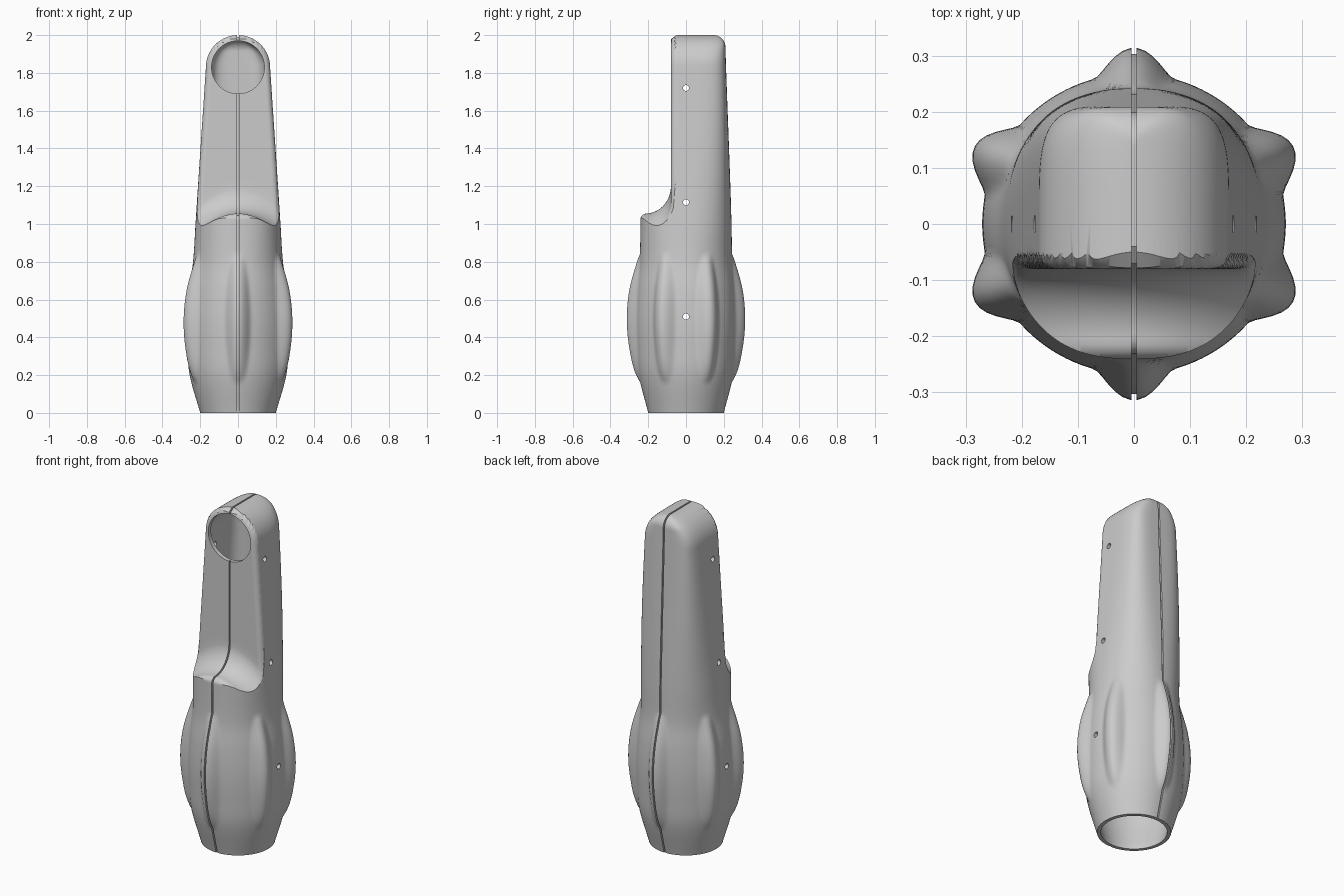
import bpy, bmesh, math

cube = bpy.data.objects.get("Cube")
if cube:
    bpy.data.objects.remove(cube, do_unlink=True)

SEGMENTS = 144
TOP_Z, TOP_R = 1.83, 0.17
WALL = 0.025

# Height, half width, front, back, squareness of the section
KEYS = [
    (0.00, 0.200, -0.200, 0.200, 2.0),
    (0.20, 0.256, -0.250, 0.250, 2.0),
    (0.35, 0.268, -0.263, 0.263, 2.0),
    (0.50, 0.270, -0.268, 0.268, 2.0),
    (0.65, 0.260, -0.262, 0.262, 2.0),
    (0.80, 0.238, -0.246, 0.246, 2.1),
    (1.00, 0.225, -0.241, 0.241, 2.4),
    (1.20, 0.212, -0.241, 0.235, 2.8),
    (1.83, 0.170, -0.230, 0.212, 4.4),
    (2.00, 0.160, -0.230, 0.207, 4.6),
]


def section(z):
    """Smoothly interpolated section values at a height."""
    z = min(max(z, 0.0), 2.0)
    i = 0
    while i < len(KEYS) - 2 and z > KEYS[i + 1][0]:
        i += 1

    def slope(k, c):
        lo, hi = KEYS[max(k - 1, 0)], KEYS[min(k + 1, len(KEYS) - 1)]
        return (hi[c] - lo[c]) / (hi[0] - lo[0])

    p, q = KEYS[i], KEYS[i + 1]
    h = q[0] - p[0]
    t = (z - p[0]) / h
    s = t * t * (3 - 2 * t)
    m, n = t * (1 - t) ** 2 * h, t * t * (t - 1) * h
    return [p[c] + (q[c] - p[c]) * s + m * slope(i, c) + n * slope(i + 1, c)
            for c in range(1, 5)]


def rib(angle, z):
    """Height of the six rounded grip ribs."""
    rise = 1 - ((z - 0.5) / 0.34) ** 2
    if rise <= 0:
        return 0.0
    width = 0.075 * rise ** 0.3
    best = 0.0
    for degrees in (26, 90, 154, 206, 270, 334):
        d = angle - math.radians(degrees)
        d = abs(math.atan2(math.sin(d), math.cos(d))) * 0.28
        if d < width:
            best = max(best, (0.5 + 0.5 * math.cos(math.pi * d / width)) ** 0.75)
    return 0.046 * rise ** 0.8 * best


def power(v, e):
    return math.copysign(abs(v) ** e, v)


def loft(name, rings):
    """Closed solid through equal rings of points."""
    bm = bmesh.new()
    rows = [[bm.verts.new(p) for p in ring] for ring in rings]
    n = len(rows[0])
    for a, b in zip(rows, rows[1:]):
        for i in range(n):
            j = (i + 1) % n
            bm.faces.new((a[i], a[j], b[j], b[i]))
    bm.faces.new(rows[0])
    bm.faces.new(rows[-1])
    bmesh.ops.recalc_face_normals(bm, faces=bm.faces)
    mesh = bpy.data.meshes.new(name)
    bm.to_mesh(mesh)
    bm.free()
    obj = bpy.data.objects.new(name, mesh)
    bpy.context.collection.objects.link(obj)
    return obj


def body(name, inset, ribbed, start):
    """Body solid, pulled in by an inset."""
    radius = TOP_R - inset
    heights = [start] + [0.02 * i for i in range(1 if start else 0, 92) if 0.02 * i > start]
    heights += [TOP_Z + radius * math.sin(math.radians(a)) for a in range(3, 90, 4)]
    heights.append(TOP_Z + radius * 0.99995)
    rings = []
    for z in heights:
        a, front, back, n = section(z)
        a, front, back = a - inset, front + inset, back - inset
        if z > TOP_Z:
            a = math.sqrt(radius ** 2 - (z - TOP_Z) ** 2)
        # Rounded edge along the top of the back
        r = 0.06
        over = z - (TOP_Z + radius - r)
        if over > 0:
            back -= r - math.sqrt(max(r * r - over * over, 0))
        cy, b = (front + back) / 2, (back - front) / 2
        ring = []
        for k in range(SEGMENTS):
            t = math.tau * (k + 0.5) / SEGMENTS
            c, s = math.cos(t), math.sin(t)
            bump = rib(t, z) if ribbed else 0.0
            ring.append((a * power(c, 2 / n) + bump * c,
                         cy + b * power(s, 2 / n) + bump * s, z))
        rings.append(ring)
    return loft(name, rings)


def notch(inset):
    """Cutter for the flat upper front and the saddle-shaped scoop."""
    profile = [(-0.08, 2.2)] + [(-0.08, 2.02 - 0.02 * i) for i in range(41)]
    for i in range(1, 19):
        t = math.radians(5 * i)
        profile.append((-0.215 + 0.135 * math.cos(t), 1.2 - 0.145 * math.sin(t)))
    profile += [(-0.228, 1.050), (-0.237, 1.040), (-0.243, 1.025), (-0.255, 0.98), (-0.3, 0.9)]
    r = 0.03
    rings = []
    for k in range(-75, 76):
        x = 0.004 * k + 0.0013
        ring = []
        for y, z in profile:
            # Soft outer edge around the flat front
            edge = section(z)[0] - abs(x)
            if z > TOP_Z:
                edge = TOP_R - math.hypot(x, z - TOP_Z)
            if z > 1.1 and edge < r:
                d = min(r - edge, r)
                fade = min((z - 1.1) / 0.2, 1)
                y += fade * (r - math.sqrt(r * r - d * d))
            dip = 2.2 * min(x * x, 0.06) if z < 1.3 else 0
            if z >= 1.2:
                dip *= (1.3 - z) / 0.1
            ring.append((x, y + inset, z - dip - inset * (z < 2.1)))
        ring += [(x, -0.6, 0.7), (x, -0.6, 2.2)]
        rings.append(ring)
    return loft("notch_cutter", rings)


def cylinder(radius, depth, location, rotation):
    bpy.ops.mesh.primitive_cylinder_add(vertices=48, radius=radius, depth=depth,
                                        location=location, rotation=rotation)
    return bpy.context.object


def cut(target, cutter):
    """Subtract a helper from a solid and discard the helper."""
    cutter.hide_render = True
    mod = target.modifiers.new("cut", "BOOLEAN")
    mod.operation, mod.solver, mod.object = "DIFFERENCE", "EXACT", cutter
    bpy.context.view_layer.objects.active = target
    bpy.ops.object.modifier_apply(modifier=mod.name)
    bpy.data.objects.remove(cutter, do_unlink=True)


# Outer shell with its scooped front
shell = body("handle_shell", 0.0, True, 0.0)
cut(shell, notch(0.0))

# Hollow inside, open at the bottom
cavity = body("cavity_cutter", WALL, False, -0.05)
cut(cavity, notch(WALL))
cut(shell, cavity)

# Narrow seam groove between the two halves
bpy.ops.mesh.primitive_cube_add(size=1, location=(0, 0, 1))
groove = bpy.context.object
groove.scale = (0.009, 0.8, 2.3)
core = body("core_cutter", 0.01, True, -0.05)
cut(core, notch(0.01))
cut(groove, core)
cut(shell, groove)

# Round front opening
cut(shell, cylinder(0.14, 0.3, (0, -0.15, TOP_Z), (math.pi / 2, 0, 0)))

# Screw holes through both sides
for z in (0.51, 1.115, 1.72):
    cut(shell, cylinder(0.016, 0.8, (0, 0, z), (0, math.pi / 2, 0)))

# Plain grey plastic
grey = bpy.data.materials.new("grey_plastic")
grey.use_nodes = True
colour = (0.6, 0.6, 0.6, 1)
grey.diffuse_color = colour
grey.node_tree.nodes["Principled BSDF"].inputs["Base Color"].default_value = colour
shell.data.materials.clear()
shell.data.materials.append(grey)
for polygon in shell.data.polygons:
    polygon.material_index = 0

bpy.ops.object.select_all(action="DESELECT")
shell.select_set(True)
bpy.context.view_layer.objects.active = shell
bpy.ops.object.shade_smooth_by_angle(angle=math.radians(35))
